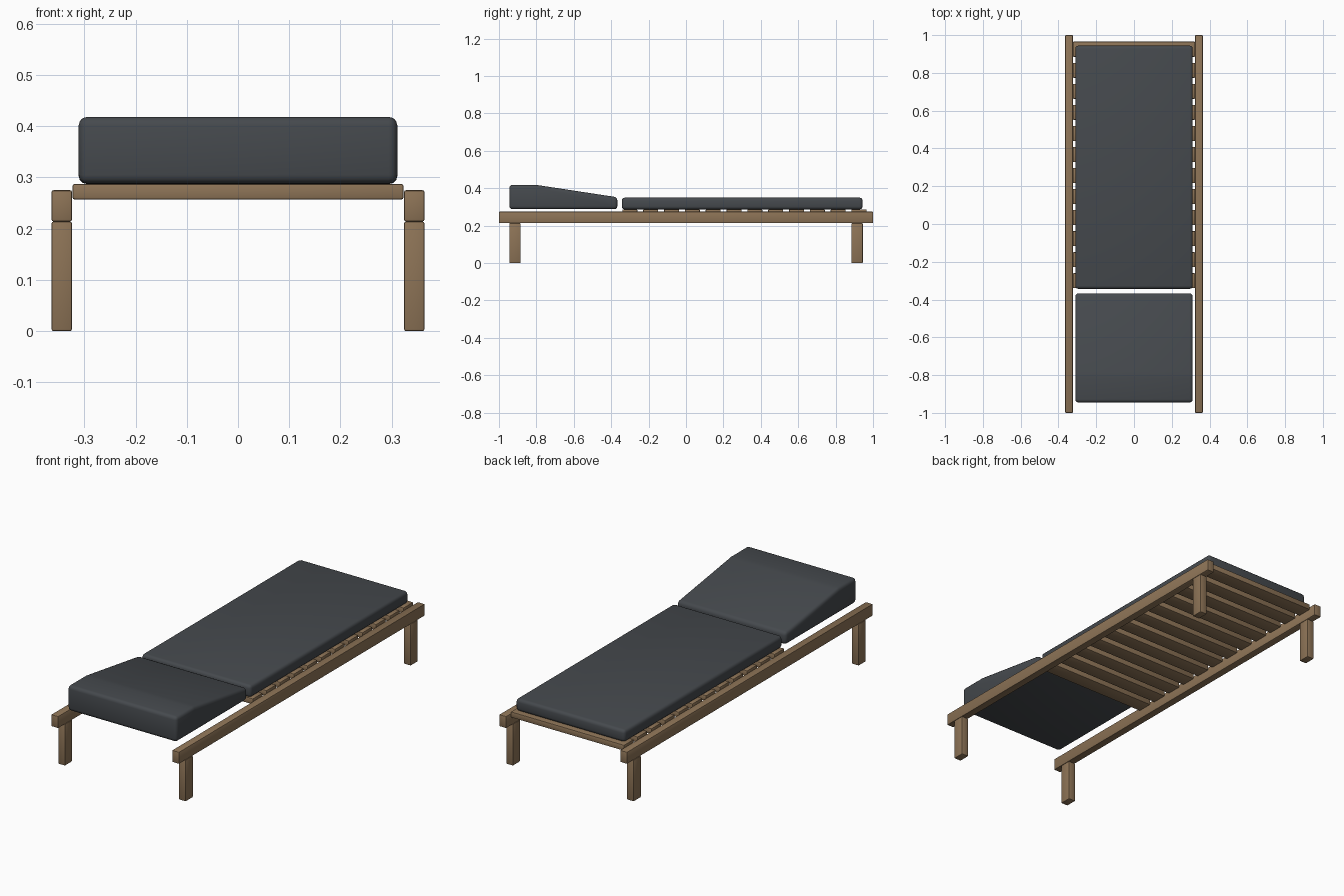
import bpy, bmesh

if "Cube" in bpy.data.objects:
    bpy.data.objects.remove(bpy.data.objects["Cube"])


def material(name, color):
    m = bpy.data.materials.new(name)
    m.diffuse_color = color
    m.use_nodes = True
    m.node_tree.nodes["Principled BSDF"].inputs["Base Color"].default_value = m.diffuse_color
    return m


wood = material("wood", (0.27, 0.175, 0.095, 1))
fabric = material("fabric", (0.06, 0.067, 0.075, 1))


def prism(name, x0, x1, profile, mat, bevel, segments):
    """Extrude a (y, z) profile along x and round its edges."""
    bm = bmesh.new()
    face = bm.faces.new([bm.verts.new((x0, y, z)) for y, z in profile])
    ext = bmesh.ops.extrude_face_region(bm, geom=[face])
    verts = [v for v in ext["geom"] if isinstance(v, bmesh.types.BMVert)]
    bmesh.ops.translate(bm, verts=verts, vec=(x1 - x0, 0, 0))
    bmesh.ops.recalc_face_normals(bm, faces=bm.faces)
    bmesh.ops.bevel(bm, geom=bm.edges[:], offset=bevel, segments=segments,
                    profile=0.5, affect='EDGES', clamp_overlap=True)
    mesh = bpy.data.meshes.new(name)
    bm.to_mesh(mesh)
    bm.free()
    mesh.materials.append(mat)
    obj = bpy.data.objects.new(name, mesh)
    bpy.context.collection.objects.link(obj)
    bpy.context.view_layer.objects.active = obj
    bpy.ops.object.select_all(action='DESELECT')
    obj.select_set(True)
    bpy.ops.object.shade_smooth_by_angle(angle=0.6)
    return obj


def box(name, x0, x1, y0, y1, z0, z1, mat=wood, bevel=0.004, segments=2):
    return prism(name, x0, x1, [(y0, z0), (y1, z0), (y1, z1), (y0, z1)],
                 mat, bevel, segments)


# Side rails and legs
for side, s in (("left", -1), ("right", 1)):
    x0, x1 = sorted((s * 0.324, s * 0.364))
    box(side + "_rail", x0, x1, -1, 1, 0.214, 0.275)
    for end, y in (("front", -0.915), ("back", 0.915)):
        box(f"{end}_{side}_leg", x0, x1, y - 0.03, y + 0.03, 0, 0.214)

# Slats under the long cushion
count, width, start, stop = 12, 0.08, -0.34, 0.965
pitch = (stop - start - width) / (count - 1)
for i in range(count):
    y = start + i * pitch
    box(f"slat_{i + 1}", -0.323, 0.323, y, y + width, 0.257, 0.287)

# Long cushion and wedge-shaped head cushion
box("long_cushion", -0.311, 0.311, -0.343, 0.944, 0.287, 0.35, fabric, 0.016, 3)
prism("head_cushion", -0.311, 0.311,
      [(-0.945, 0.288), (-0.367, 0.288), (-0.367, 0.352), (-0.80, 0.418),
       (-0.945, 0.418)], fabric, 0.017, 3)
